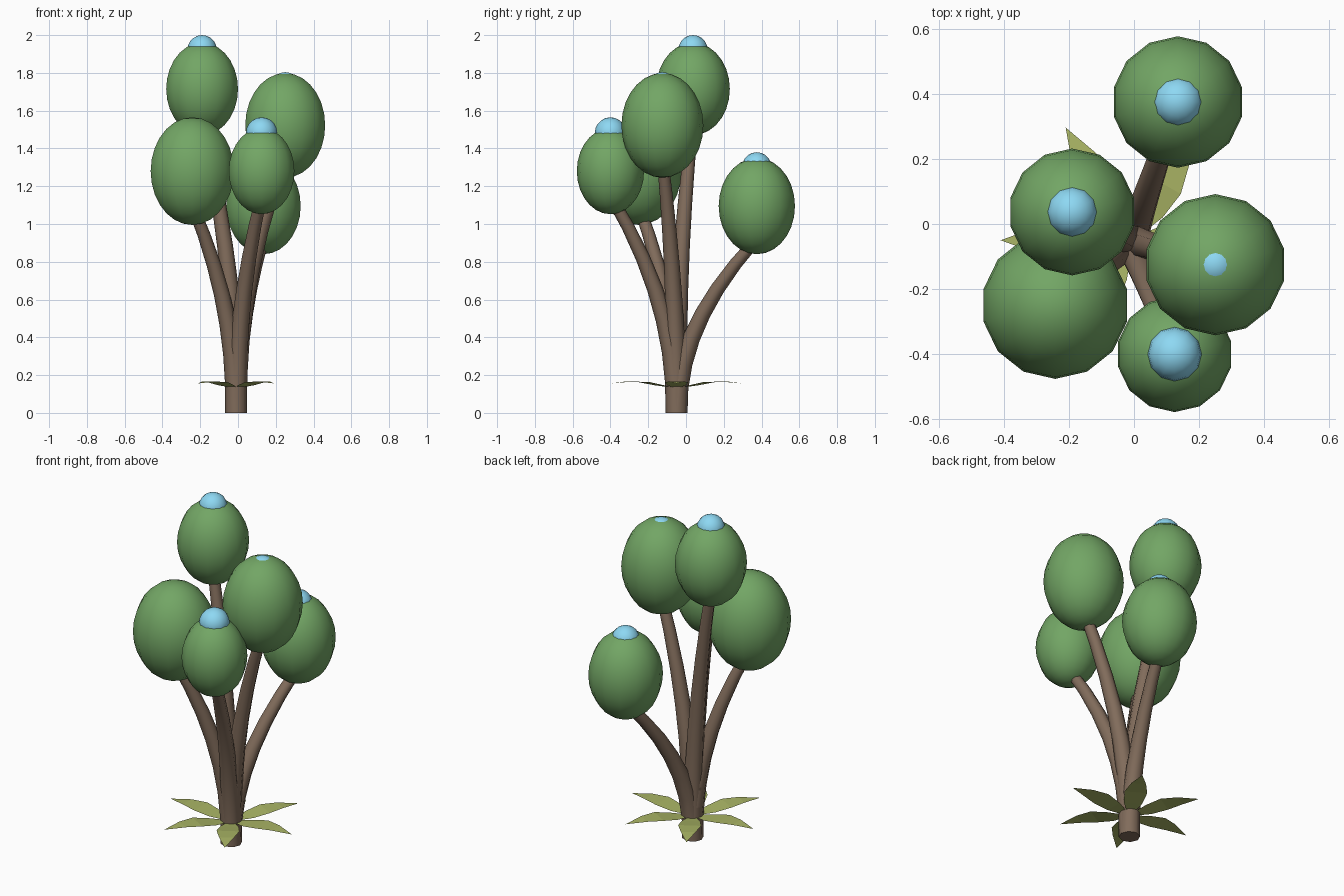
import bpy, bmesh, math
from mathutils import Vector

if "Cube" in bpy.data.objects:
    bpy.data.objects.remove(bpy.data.objects["Cube"])


def material(name, rgb):
    m = bpy.data.materials.new(name)
    m.diffuse_color = (*rgb, 1)
    m.use_nodes = True
    m.node_tree.nodes["Principled BSDF"].inputs["Base Color"].default_value = m.diffuse_color
    return m


BARK = material("bark", (0.22, 0.15, 0.105))
GREEN = material("fruit_green", (0.17, 0.38, 0.13))
BLUE = material("cap_blue", (0.27, 0.69, 0.90))
LEAF = material("leaf_yellow_green", (0.40, 0.46, 0.13))
BASE = Vector((-0.01, -0.05, 0))


def finish(bm, name, mat, smooth=None):
    bmesh.ops.recalc_face_normals(bm, faces=bm.faces[:])
    me = bpy.data.meshes.new(name)
    bm.to_mesh(me)
    bm.free()
    me.materials.append(mat)
    ob = bpy.data.objects.new(name, me)
    bpy.context.collection.objects.link(ob)
    if smooth:
        bpy.ops.object.select_all(action='DESELECT')
        ob.select_set(True)
        bpy.context.view_layer.objects.active = ob
        bpy.ops.object.shade_smooth_by_angle(angle=math.radians(smooth))
    return ob


def ball(name, centre, r, rz, mat, seg, rings):
    bm = bmesh.new()
    bmesh.ops.create_uvsphere(bm, u_segments=seg, v_segments=rings, radius=1)
    for v in bm.verts:
        v.co = Vector((v.co.x * r, v.co.y * r, v.co.z * rz)) + Vector(centre)
    finish(bm, name, mat, 60)


def stem(name, end, sides=8, steps=7):
    # tapered tube leaning outward along a parabola
    bm = bmesh.new()
    d = Vector(end) - BASE
    rings = []
    for i in range(steps + 1):
        t = i / steps
        c = BASE + Vector((d.x * t * t, d.y * t * t, d.z * t))
        tan = Vector((2 * d.x * t, 2 * d.y * t, d.z)).normalized()
        rot = Vector((0, 0, 1)).rotation_difference(tan)
        r = 0.058 - 0.028 * t
        rings.append([bm.verts.new(c + rot @ Vector((
            r * math.cos(2 * math.pi * k / sides),
            r * math.sin(2 * math.pi * k / sides), 0))) for k in range(sides)])
    for a, b in zip(rings, rings[1:]):
        for k in range(sides):
            j = (k + 1) % sides
            bm.faces.new((a[k], a[j], b[j], b[k]))
    bm.faces.new(rings[0][::-1])
    bm.faces.new(rings[-1])
    finish(bm, name, BARK, 50)


# name, fruit centre, radius, half height, stem end height, cap top, cap radius
PLANTS = [
    ("top", (-0.19, 0.037, 1.715), 0.195, 0.245, 1.55, 2.0, 0.078),
    ("right", (0.25, -0.125, 1.522), 0.217, 0.277, 1.35, 1.804, 0.075),
    ("left", (-0.242, -0.25, 1.28), 0.226, 0.285, 1.10, None, 0),
    ("front", (0.125, -0.40, 1.28), 0.178, 0.228, 1.15, 1.565, 0.083),
    ("back", (0.135, 0.375, 1.095), 0.202, 0.255, 0.92, 1.38, 0.078),
]
for n, c, r, rz, zs, top, cr in PLANTS:
    stem(n + "_stem", (c[0], c[1], zs))
    ball(n + "_fruit", c, r, rz, GREEN, 14, 14)
    if top:
        ball(n + "_cap", (c[0], c[1], top - cr), cr, cr, BLUE, 12, 10)

# star of six thin arched leaves round the base
PROFILE = [(0.03, 0.018, 0.135), (0.11, 0.05, 0.147), (0.20, 0.062, 0.163),
           (0.29, 0.04, 0.166), (0.40, 0, 0.156)]  # distance, half width, z
for i in range(6):
    a = i * math.pi / 3
    out = Vector((math.cos(a), math.sin(a), 0))
    side = Vector((-out.y, out.x, 0))
    bm = bmesh.new()
    rows = []
    for d, w, z in PROFILE:
        p = BASE + out * d + Vector((0, 0, z))
        rows.append([bm.verts.new(p - side * w), bm.verts.new(p + side * w)]
                    if w else [bm.verts.new(p)])
    for p, q in zip(rows, rows[1:]):
        bm.faces.new([p[0]] + q + [p[1]])
    bm.normal_update()
    if sum(f.normal.z for f in bm.faces) < 0:
        bmesh.ops.reverse_faces(bm, faces=bm.faces[:])
    ob = finish(bm, f"leaf_{i + 1}", LEAF)
    if ob.data.polygons[0].normal.z < 0:
        ob.data.flip_normals()
